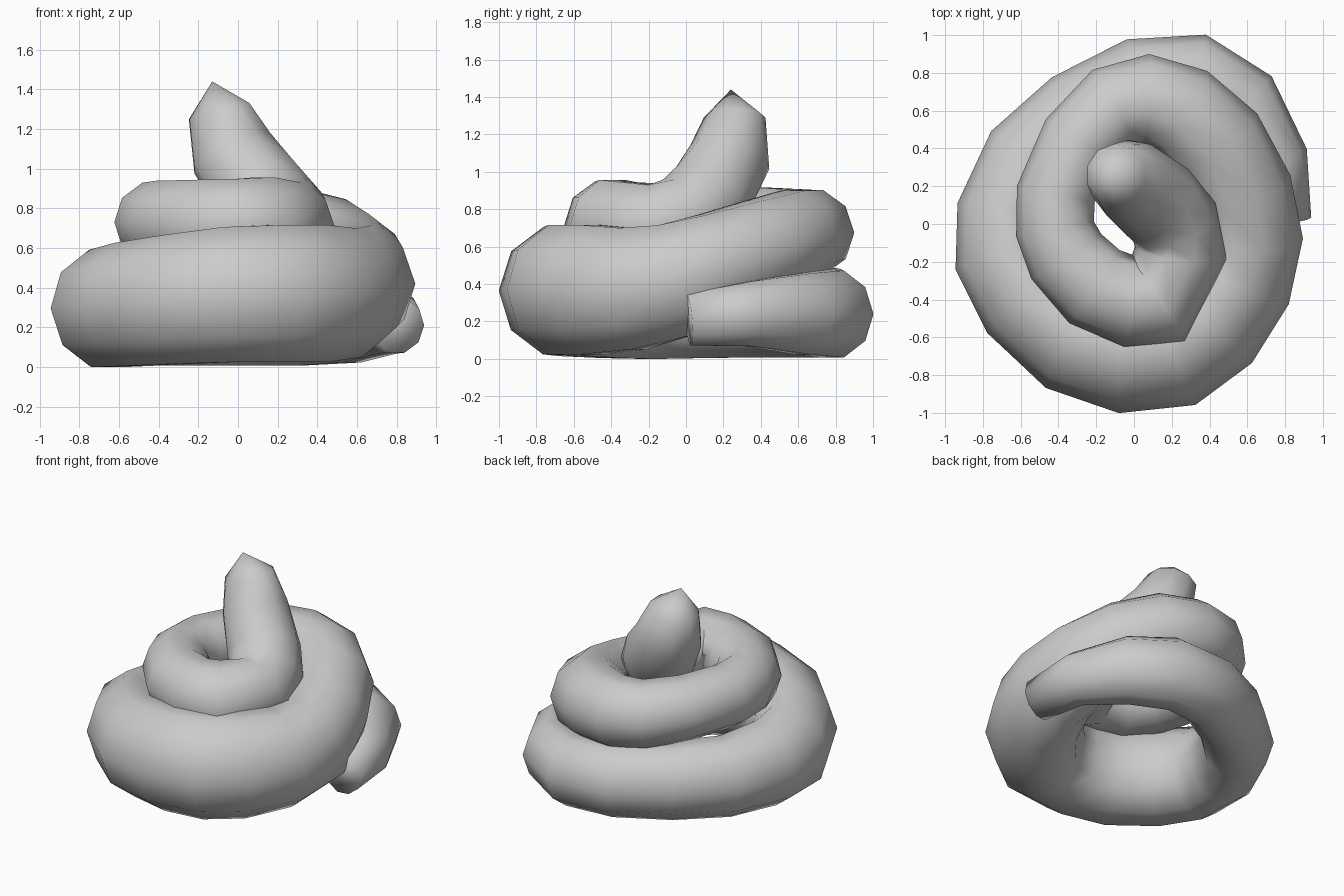
import bpy, bmesh, math
from mathutils import Vector

if "Cube" in bpy.data.objects:
    bpy.data.objects.remove(bpy.data.objects["Cube"])

SIDES = 10
UP = Vector((0, 0, 1))

# Coil stations: outer edge x, outer edge y, centre height, tube radius
coil = [
    (0.94, 0.02, 0.21, 0.14), (0.92, 0.38, 0.24, 0.175), (0.74, 0.77, 0.24, 0.22),
    (0.39, 1.00, 0.24, 0.235), (-0.03, 0.98, 0.245, 0.24), (-0.43, 0.78, 0.255, 0.25),
    (-0.75, 0.50, 0.265, 0.26), (-0.93, 0.13, 0.28, 0.28), (-0.95, -0.22, 0.295, 0.30),
    (-0.79, -0.56, 0.315, 0.315), (-0.48, -0.86, 0.34, 0.33), (-0.09, -1.00, 0.365, 0.345),
    (0.32, -0.96, 0.37, 0.35), (0.63, -0.73, 0.37, 0.35), (0.83, -0.40, 0.375, 0.33),
    (0.895, -0.05, 0.42, 0.31), (0.82, 0.28, 0.51, 0.29), (0.64, 0.60, 0.60, 0.27),
    (0.37, 0.82, 0.66, 0.255), (0.06, 0.90, 0.675, 0.24), (-0.23, 0.81, 0.69, 0.225),
    (-0.47, 0.55, 0.71, 0.215), (-0.62, 0.20, 0.725, 0.21), (-0.625, -0.06, 0.73, 0.21),
    (-0.55, -0.28, 0.73, 0.22), (-0.35, -0.52, 0.72, 0.235), (-0.05, -0.65, 0.72, 0.24),
    (0.27, -0.62, 0.71, 0.26), (0.49, -0.19, 0.70, 0.245), (0.45, 0.05, 0.76, 0.24),
]
# Upturned end: centre x, y, z, radius
end = [(0.12, 0.12, 0.87, 0.24), (-0.03, 0.235, 1.08, 0.22), (-0.095, 0.26, 1.29, 0.165)]
tip = Vector((-0.13, 0.24, 1.44))


def tangent(pts, i):
    # Bisector of the two neighbouring segments
    i0, i1 = max(i, 1), min(i, len(pts) - 2)
    before = (pts[i0] - pts[i0 - 1]).normalized()
    after = (pts[i1 + 1] - pts[i1]).normalized()
    return (before + after).normalized()


# Move the outer edge inwards by the radius to get the tube's centre line
edge = [Vector((x, y, 0)) for x, y, z, r in coil]
path, radii = [], []
for i, (x, y, z, r) in enumerate(coil):
    inward = UP.cross(tangent(edge, i))
    path.append(Vector((x, y, z)) + inward * r)
    radii.append(r)
for x, y, z, r in end:
    path.append(Vector((x, y, z)))
    radii.append(r)

# Loft ten-sided rings along the path; the lowest turn is taller and flatter inside
bm = bmesh.new()
rings = []
line = path + [tip]
for i, (c, r) in enumerate(zip(path, radii)):
    low = i < 16
    t = tangent(line, i)
    out = t.cross(UP).normalized()
    up = out.cross(t) * (1.04 if low else 1.0)
    ring = []
    for k in range(SIDES):
        a = 2 * math.pi * k / SIDES
        u = math.cos(a) * (0.8 if low and math.cos(a) < 0 else 1.0)
        ring.append(bm.verts.new(c + r * (out * u + up * math.sin(a))))
    rings.append(ring)
for a, b in zip(rings, rings[1:]):
    for k in range(SIDES):
        j = (k + 1) % SIDES
        bm.faces.new((a[k], a[j], b[j], b[k]))

# Blunt tail and pointed tip
bm.faces.new(rings[0])
top = bm.verts.new(tip)
for k in range(SIDES):
    bm.faces.new((rings[-1][k], rings[-1][(k + 1) % SIDES], top))
bmesh.ops.recalc_face_normals(bm, faces=bm.faces[:])
for f in bm.faces:
    f.smooth = True

mesh = bpy.data.meshes.new("coiled_swirl")
bm.to_mesh(mesh)
bm.free()
obj = bpy.data.objects.new("coiled_swirl", mesh)
bpy.context.collection.objects.link(obj)
